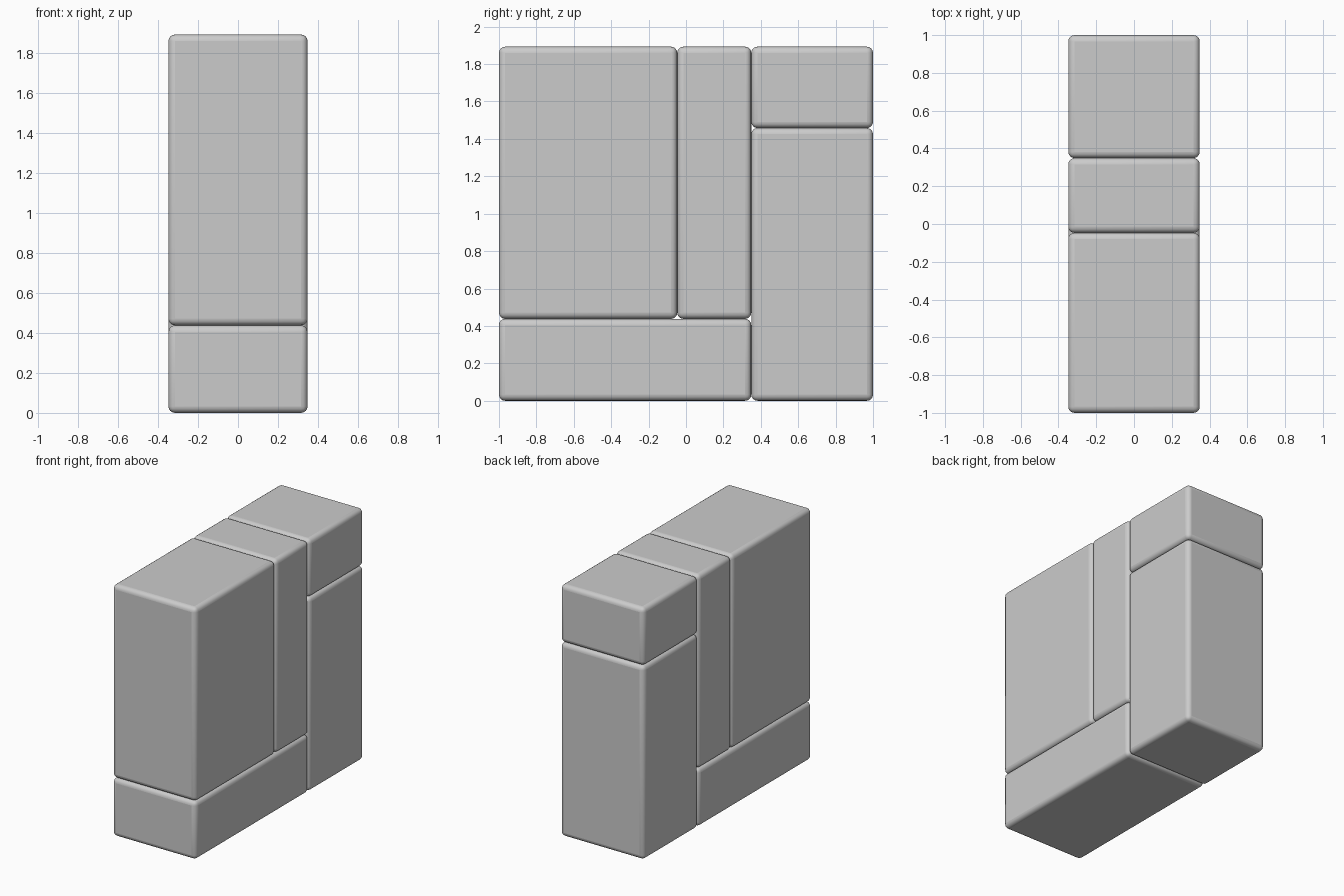
import bpy
import math

if "Cube" in bpy.data.objects:
    bpy.data.objects.remove(bpy.data.objects["Cube"])

HALF_W = 0.348   # half width in x
TOP = 1.893      # overall height


def block(name, y0, y1, z0, z1):
    """Rounded box spanning the full width, given its y and z range."""
    bpy.ops.mesh.primitive_cube_add(size=1, location=(0, (y0 + y1) / 2, (z0 + z1) / 2))
    ob = bpy.context.object
    ob.name = name
    ob.scale = (2 * HALF_W, y1 - y0, z1 - z0)
    bpy.ops.object.transform_apply(location=False, rotation=False, scale=True)
    bev = ob.modifiers.new("rounded_edges", 'BEVEL')
    bev.width = 0.033
    bev.segments = 4
    bpy.ops.object.shade_smooth_by_angle(angle=math.radians(40))
    return ob


# Front stack: long base with two upright blocks on it
block("base_block", -1.0, 0.349, 0.0, 0.438)
block("large_upright_block", -1.0, -0.047, 0.438, TOP)
block("narrow_upright_block", -0.047, 0.349, 0.438, TOP)

# Back stack: tall block with a cap
block("back_tall_block", 0.349, 1.0, 0.0, 1.458)
block("back_cap_block", 0.349, 1.0, 1.458, TOP)
